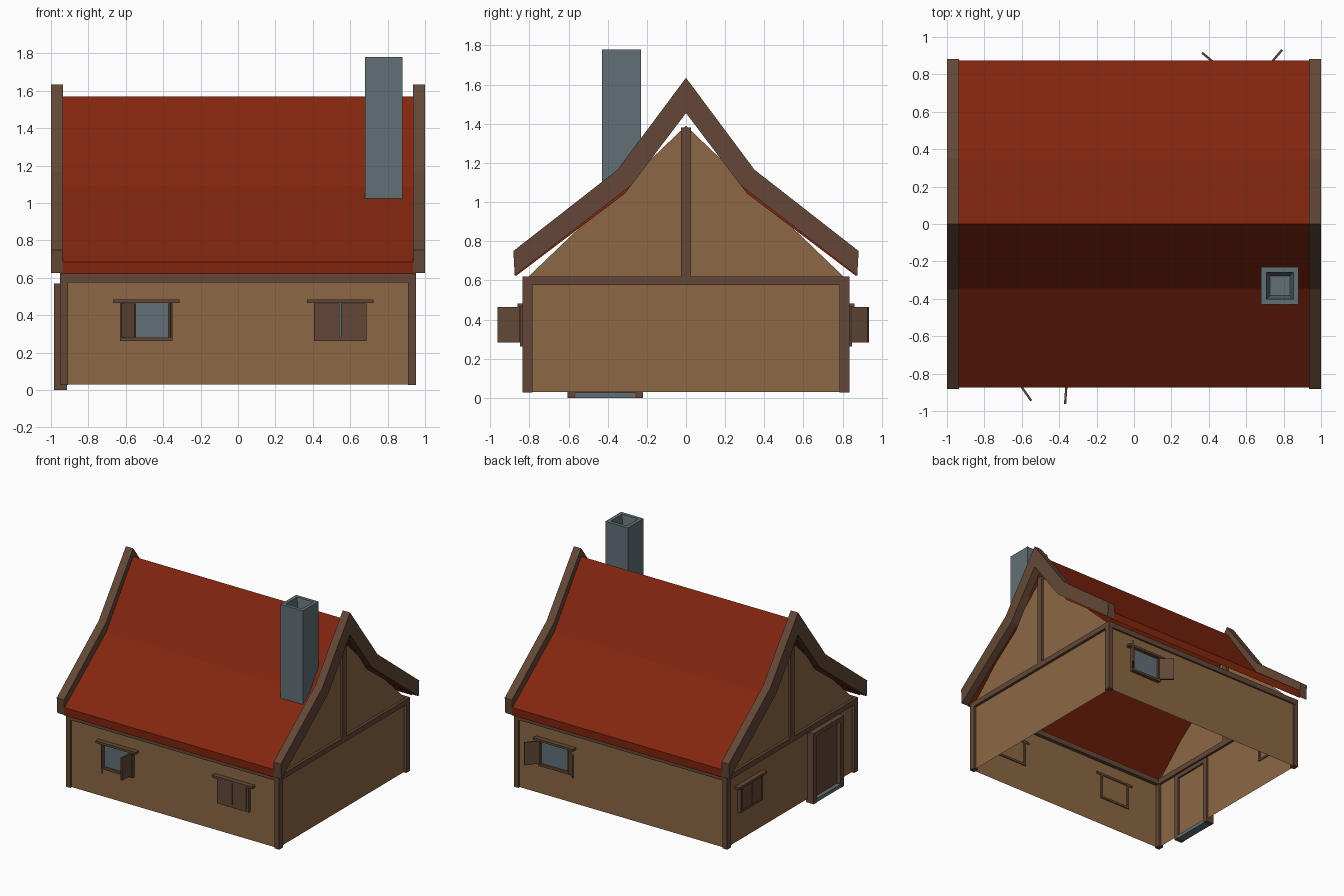
import bpy, bmesh, math
from mathutils import Matrix, Vector

if "Cube" in bpy.data.objects:
    bpy.data.objects.remove(bpy.data.objects["Cube"])


def material(name, rgb):
    m = bpy.data.materials.new(name)
    m.diffuse_color = (*rgb, 1)
    m.use_nodes = True
    m.node_tree.nodes["Principled BSDF"].inputs["Base Color"].default_value = m.diffuse_color
    return m


PLASTER = material("tan_plaster", (0.262, 0.138, 0.058))
WOOD = material("brown_wood", (0.125, 0.064, 0.038))
ROOF = material("red_roof", (0.225, 0.019, 0.0045))
STONE = material("blue_grey_stone", (0.122, 0.162, 0.181))


def finish(name, bm, mat, recalc=True):
    if recalc:
        bmesh.ops.recalc_face_normals(bm, faces=bm.faces)
    me = bpy.data.meshes.new(name)
    bm.to_mesh(me)
    bm.free()
    me.materials.append(mat)
    ob = bpy.data.objects.new(name, me)
    bpy.context.collection.objects.link(ob)
    return ob


def box(name, x, y, z, mat, mtx=Matrix()):
    """Box from (min, max) ranges, then moved by a matrix."""
    bm = bmesh.new()
    bmesh.ops.create_cube(bm, size=1)
    for v in bm.verts:
        v.co = mtx @ Vector([(r[0] + r[1]) / 2 + c * (r[1] - r[0])
                             for c, r in zip(v.co, (x, y, z))])
    return finish(name, bm, mat)


def gable_profile(name, top, under, x0, x1, mat):
    """Bent roof section, mirrored about y = 0 and extruded along x."""
    bm = bmesh.new()
    for s in (-1, 1):
        rings = [[(bm.verts.new((x, s * a[0], a[1])), bm.verts.new((x, s * b[0], b[1])))
                  for a, b in zip(top, under)] for x in (x0, x1)]
        A, B = rings
        for i in range(len(top) - 1):
            bm.faces.new((A[i][0], A[i + 1][0], B[i + 1][0], B[i][0]))
            bm.faces.new((A[i][1], A[i + 1][1], B[i + 1][1], B[i][1]))
            for R in rings:
                bm.faces.new((R[i][0], R[i + 1][0], R[i + 1][1], R[i][1]))
        bm.faces.new((A[-1][0], A[-1][1], B[-1][1], B[-1][0]))
    bmesh.ops.remove_doubles(bm, verts=bm.verts, dist=1e-4)
    return finish(name, bm, mat)


# Wall shell: two gable ends joined by the long walls, open below
WX, WY = 0.93, 0.82
bm = bmesh.new()
outline = [(-WY, 0.03), (-WY, 0.605), (0, 1.39), (WY, 0.605), (WY, 0.03)]
L, R = [[bm.verts.new((x, y, z)) for y, z in outline] for x in (-WX, WX)]
bm.faces.new(L)
bm.faces.new(R[::-1])
bm.faces.new((L[0], R[0], R[1], L[1]))
bm.faces.new((L[3], R[3], R[4], L[4]))
finish("walls", bm, PLASTER)

# Timber frame
for s in (-1, 1):
    yr = sorted((s * 0.79, s * 0.835))
    box("eave_beam", (-0.952, 0.952), yr, (0.576, 0.62), WOOD)
    xr = sorted((s * 0.91, s * 0.952))
    box("gable_beam", xr, (-0.832, 0.832), (0.577, 0.621), WOOD)
    box("gable_post", xr, (-0.025, 0.025), (0.6, 1.38), WOOD)
    for t in (-1, 1):
        box("corner_post", xr, sorted((t * 0.785, t * 0.834)), (0.028, 0.6), WOOD)

# Roof and bargeboards
gable_profile("roof", [(0, 1.57), (0.345, 1.09), (0.875, 0.685)],
              [(0, 1.485), (0.31, 1.045), (0.872, 0.62)], -0.94, 0.94, ROOF)
for s in (-1, 1):
    x0, x1 = sorted((s * 0.935, s * 1.0))
    gable_profile("bargeboard", [(0, 1.635), (0.35, 1.165), (0.882, 0.75)],
                  [(0, 1.455), (0.28, 1.085), (0.875, 0.625)], x0, x1, WOOD)

# Chimney with a tapered flue
bm = bmesh.new()


def ring(h, z):
    return [bm.verts.new((0.78 + a * h, -0.33 + b * h, z))
            for a, b in ((-1, -1), (1, -1), (1, 1), (-1, 1))]


rings = [ring(0.1, 0.98), ring(0.1, 1.78), ring(0.072, 1.78), ring(0.053, 1.66)]
for a, b in zip(rings, rings[1:]):
    for i in range(4):
        j = (i + 1) % 4
        bm.faces.new((a[i], a[j], b[j], b[i]))
bm.faces.new(rings[0])
bm.faces.new(rings[-1])
finish("chimney", bm, STONE)


# Windows: local -y points out of the wall
def window(loc, turn, open_left, open_right):
    m = Matrix.Translation((*loc, 0)) @ Matrix.Rotation(math.radians(turn), 4, "Z")
    box("window_pane", (-0.125, 0.125), (-0.01, -0.004), (0.275, 0.465), STONE, m)
    box("window_lintel", (-0.178, 0.178), (-0.04, 0.008), (0.465, 0.483), WOOD, m)
    box("window_sill", (-0.14, 0.14), (-0.028, 0.008), (0.262, 0.28), WOOD, m)
    for s, a in ((-1, open_left), (1, open_right)):
        box("window_jamb", sorted((s * 0.122, s * 0.14)), (-0.028, 0.008),
            (0.28, 0.465), WOOD, m)
        hinge = m @ Matrix.Translation((s * 0.124, -0.022, 0)) \
            @ Matrix.Rotation(math.radians(s * a), 4, "Z")
        box("shutter", sorted((0, -s * 0.121)), (-0.012, 0), (0.282, 0.464), WOOD, hinge)


window((-0.49, -WY), 0, 55, 86)
window((0.547, -WY), 0, 0, 0)
window((0.585, WY), 180, 130, 140)
window((-WX, 0.53), -90, 0, 0)

# Door on the left side
for y0, y1 in ((-0.605, -0.565), (-0.26, -0.22)):
    box("door_jamb", (-0.985, -0.915), (y0, y1), (0, 0.57), WOOD)
box("door_lintel", (-0.985, -0.915), (-0.565, -0.26), (0.535, 0.57), WOOD)
box("door_panel", (-0.95, -0.932), (-0.565, -0.26), (0.028, 0.535), WOOD)
box("doorstep", (-0.983, -0.917), (-0.565, -0.26), (0, 0.028), STONE)
